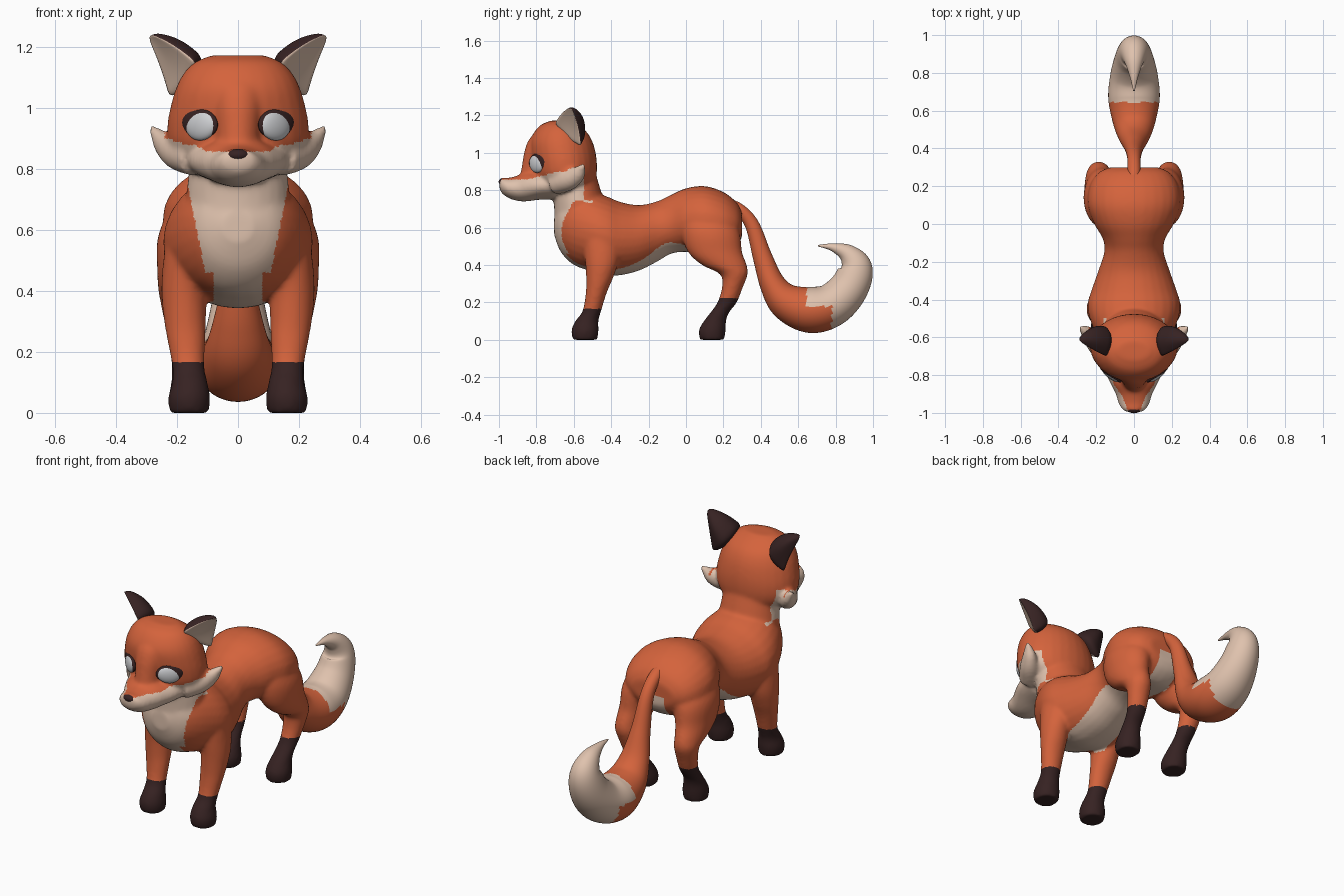
import bpy, bmesh, math
from mathutils import Vector, Matrix

if "Cube" in bpy.data.objects:
    bpy.data.objects.remove(bpy.data.objects["Cube"])


def material(name, rgb):
    m = bpy.data.materials.new(name)
    m.diffuse_color = (*rgb, 1)
    m.use_nodes = True
    m.node_tree.nodes["Principled BSDF"].inputs["Base Color"].default_value = m.diffuse_color
    return m


ORANGE = material("fox orange", (0.66, 0.125, 0.045))
CREAM = material("cream fur", (0.74, 0.54, 0.42))
DARK = material("dark brown", (0.037, 0.016, 0.016))
GREY = material("eye grey", (0.62, 0.63, 0.65))


def spline(rows, sub=5):
    """Catmull-Rom through rows of numbers."""
    p = [rows[0]] + list(rows) + [rows[-1]]
    out = []
    for i in range(1, len(p) - 2):
        for s in range(sub):
            t = s / sub
            out.append([0.5 * (2 * b + (c - a) * t + (2 * a - 5 * b + 4 * c - d) * t * t
                               + (3 * b - a - 3 * c + d) * t ** 3)
                        for a, b, c, d in zip(*p[i - 1:i + 3])])
    return out + [list(rows[-1])]


def tube(bm, rows, axis=None, n=28, sub=5):
    """Loft of ellipses; each row is x, y, z, half width, half depth."""
    rows = spline(rows, sub)
    rings = []
    for i, (x, y, z, a, b) in enumerate(rows):
        lo, hi = rows[max(i - 1, 0)], rows[min(i + 1, len(rows) - 1)]
        t = Vector(axis) if axis else (Vector(hi[:3]) - Vector(lo[:3])).normalized()
        s = Vector((1, 0, 0))
        s = (s - t * s.dot(t)).normalized()
        d = t.cross(s)
        a, b = max(a, 0.003), max(b, 0.003)
        rings.append([bm.verts.new(Vector((x, y, z)) + s * a * math.cos(k * math.tau / n)
                                   + d * b * math.sin(k * math.tau / n)) for k in range(n)])
    for r, q in zip(rings, rings[1:]):
        for k in range(n):
            bm.faces.new((r[k], r[(k + 1) % n], q[(k + 1) % n], q[k]))
    bm.faces.new(rings[0][::-1])
    bm.faces.new(rings[-1])


def make(name, bm, mats):
    bmesh.ops.recalc_face_normals(bm, faces=bm.faces)
    me = bpy.data.meshes.new(name)
    bm.to_mesh(me)
    bm.free()
    for m in mats:
        me.materials.append(m)
    ob = bpy.data.objects.new(name, me)
    bpy.context.collection.objects.link(ob)
    for f in me.polygons:
        f.use_smooth = True
    return ob


def ball(bm, loc, size, turn=0, tilt=0):
    m = (Matrix.Translation(loc) @ Matrix.Rotation(turn, 4, 'Z')
         @ Matrix.Rotation(tilt, 4, 'Y') @ Matrix.Diagonal((*size, 1)))
    bmesh.ops.create_uvsphere(bm, u_segments=32, v_segments=20, radius=1, matrix=m)


# Body: torso, neck, head, snout, legs and cheek tufts fused into one skin
bm = bmesh.new()
torso = [(-.705, .66, .56, .05), (-.67, .75, .47, .13), (-.60, .80, .40, .19),
         (-.50, .79, .365, .235), (-.42, .765, .345, .245), (-.35, .737, .345, .225),
         (-.25, .72, .37, .19), (-.15, .742, .42, .158), (-.08, .775, .46, .165),
         (0, .81, .47, .21), (.1, .822, .46, .245), (.2, .79, .46, .235),
         (.27, .735, .50, .19), (.3, .68, .55, .13)]
tube(bm, [(0, y, (t + b) / 2, a, (t - b) / 2) for y, t, b, a in torso], (0, 1, 0))
neck = [(.55, -.70, -.42, .17), (.70, -.705, -.43, .17), (.78, -.71, -.45, .162),
        (.88, -.70, -.48, .15)]
head = [(.78, -.75, -.53, .12), (.83, -.785, -.49, .195), (.88, -.812, -.478, .228),
        (.94, -.825, -.476, .232), (1.0, -.834, -.483, .222), (1.06, -.834, -.50, .205),
        (1.11, -.812, -.53, .18), (1.15, -.775, -.58, .14), (1.172, -.72, -.62, .085)]
bridge = [(.86, -.89, -.70, .07), (.94, -.876, -.70, .075), (1.0, -.866, -.70, .08),
          (1.06, -.846, -.70, .08), (1.1, -.815, -.70, .07)]
for stack in (neck, head, bridge):
    tube(bm, [(0, (f + b) / 2, z, a, (b - f) / 2) for z, f, b, a in stack], (0, 0, 1))
tube(bm, [(0, -.70, .83, .17, .08), (0, -.78, .825, .155, .076), (0, -.85, .82, .122, .08),
          (0, -.90, .81, .097, .068), (0, -.95, .812, .082, .054), (0, -.984, .825, .06, .042),
          (0, -.997, .83, .03, .025)], (0, 1, 0))
front_leg = [(.16, -.54, 0, .064, .066), (.16, -.54, .05, .069, .073), (.158, -.53, .1, .058, .062),
             (.163, -.503, .155, .053, .05), (.17, -.48, .25, .064, .056),
             (.175, -.462, .33, .071, .072), (.175, -.45, .42, .076, .09), (.15, -.45, .55, .09, .11)]
hind_leg = [(.16, .14, 0, .064, .066), (.16, .14, .05, .068, .072), (.162, .155, .1, .057, .06),
            (.167, .18, .145, .051, .05), (.172, .22, .2, .05, .052), (.18, .248, .28, .058, .056),
            (.186, .256, .35, .066, .074), (.185, .205, .4, .076, .12), (.175, .155, .47, .09, .145),
            (.155, .13, .58, .107, .155), (.12, .1, .7, .09, .12)]
tuft = [(.14, -.70, .835, .06, .06), (.20, -.63, .855, .054, .058), (.24, -.585, .882, .038, .046),
        (.262, -.565, .908, .025, .03), (.28, -.553, .93, .013, .015), (.29, -.55, .942, .005, .006)]
for side in (1, -1):
    for rows, ax in ((front_leg, (0, 0, 1)), (hind_leg, (0, 0, 1)), (tuft, None)):
        tube(bm, [(side * r[0], *r[1:]) for r in rows], ax)
body = make("body", bm, [])
mod = body.modifiers.new("fuse", 'REMESH')
mod.mode, mod.voxel_size, mod.use_smooth_shade = 'VOXEL', 0.0095, True
mod = body.modifiers.new("soften", 'SMOOTH')
mod.factor, mod.iterations = 0.5, 10
dg = bpy.context.evaluated_depsgraph_get()
skin = bpy.data.meshes.new_from_object(body.evaluated_get(dg))
body.modifiers.clear()
body.data = skin
skin.name = "body"
skin.materials.clear()
for m in (ORANGE, CREAM, DARK):
    skin.materials.append(m)


# Fur markings by position and direction
def fur(c, n):
    x, y, z = abs(c.x), c.y, c.z
    if z < (.165 if y < -.2 else .22):
        return 2
    if x > .232 and z > .8 and y < -.4:            # cheek tuft tips
        return int(z < .9 or x > .24)
    if z > .76 and y < -.545:                      # muzzle and cheeks
        return int(z < .856 + max(0, y + .85) * .25)
    if y < -.5 and n.y < .3 and z > .34:           # bib
        return int(x < (.115 + (z - .5) * .2 if z > .46 else .078))
    if -.62 < y < .2 and n.z < -.5 and z > .33:    # belly
        return int(x < (.08 if y < -.45 or y > 0 else .13))
    return int(y > .15 and x < .07 and .36 < z < .6)   # under the tail


for f in skin.polygons:
    f.use_smooth = True
    f.material_index = fur(f.center, f.normal)

# Tail: curled brush with a cream tip
bm = bmesh.new()
tube(bm, [(0, .2, .73, .03, .03), (0, .28, .70, .034, .032), (0, .353, .615, .036, .038),
          (0, .41, .44, .052, .052), (0, .465, .294, .083, .07), (0, .54, .203, .112, .1),
          (0, .663, .16, .136, .123), (0, .78, .187, .127, .116), (0, .872, .28, .103, .104),
          (0, .906, .385, .08, .09), (0, .866, .458, .053, .053), (0, .786, .494, .024, .022),
          (0, .705, .503, .004, .004)], n=48, sub=9)
tail = make("tail", bm, [ORANGE, CREAM])
for f in tail.data.polygons:
    f.material_index = int(f.center.y > (.645 if f.center.z > .18 else .78))

# Ears: cupped shells, dark behind and cream in the opening
bm = bmesh.new()
crease = bm.edges.layers.float.new("crease_edge")
tip = Vector((.302, -.612, 1.247))
base = [((.12, -.715, 1.135), (0, -.008, .015)), ((.09, -.62, 1.165), (-.01, 0, .035)),
        ((.115, -.522, 1.09), (0, .045, .02)), ((.22, -.56, 1.0), (-.008, .012, 0)),
        ((.168, -.635, 1.06), (-.01, .012, 0))]
rings = [[bm.verts.new(Vector(p).lerp(tip, t) + Vector(d) * math.sin(math.pi * t)) for p, d in base]
         for t in (0, .25, .5, .75)]
end = bm.verts.new(tip)
for i in range(4):
    for k in range(5):
        j = (k + 1) % 5
        r = rings[i]
        f = bm.faces.new((r[k], r[j], rings[i + 1][j], rings[i + 1][k]) if i < 3 else (r[k], r[j], end))
        f.material_index = int(k > 2)
bm.faces.new(rings[0][::-1])
for k in (0, 3):
    col = [r[k] for r in rings] + [end]
    for a, b in zip(col, col[1:]):
        bm.edges.get((a, b))[crease] = 0.8
ears = make("ears", bm, [DARK, CREAM])
ears.modifiers.new("mirror", 'MIRROR')
mod = ears.modifiers.new("round", 'SUBSURF')
mod.levels = mod.render_levels = 3

# Eyes with dark rims, and nose
turn = math.radians(37)
for name, mat, loc, size, tilt in (
        ("eyes", GREY, (.121, -.798, .941), (.06, .022, .048), .15),
        ("eye_rims", DARK, (.125, -.793, .949), (.073, .018, .049), -.12)):
    bm = bmesh.new()
    for side in (1, -1):
        ball(bm, (side * loc[0], *loc[1:]), size, side * turn, side * tilt)
    make(name, bm, [mat])
bm = bmesh.new()
ball(bm, (0, -.977, .845), (.038, .025, .02))
make("nose", bm, [DARK])
